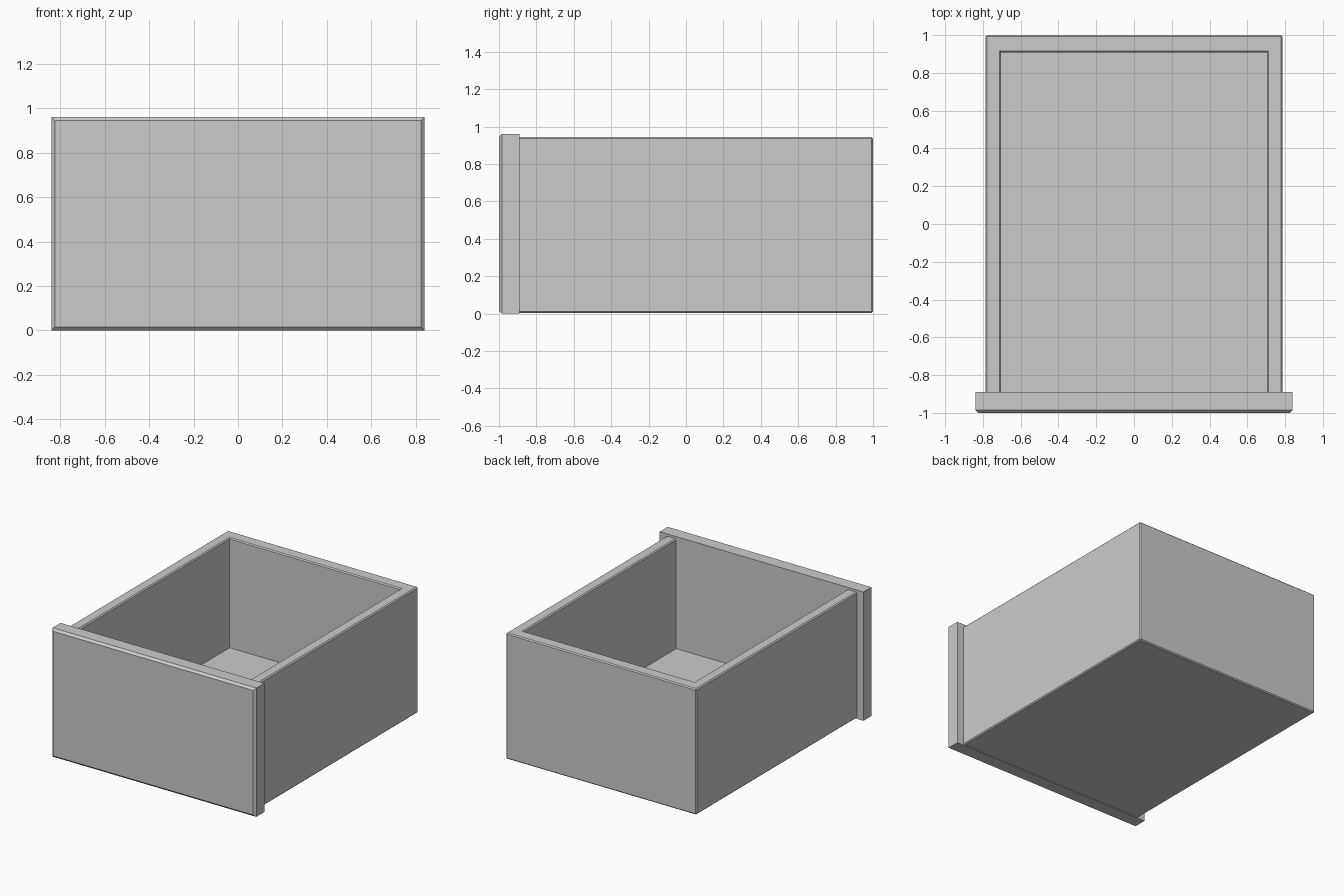
import bpy
import bmesh
from mathutils import Matrix, Vector

cube = bpy.data.objects.get("Cube")
if cube:
    bpy.data.objects.remove(cube)

# Single plain grey
grey = bpy.data.materials.new("plain_grey")
grey.use_nodes = True
grey.diffuse_color = (0.6, 0.6, 0.6, 1)
grey.node_tree.nodes["Principled BSDF"].inputs["Base Color"].default_value = grey.diffuse_color


def box(low, high):
    """Return a bmesh box spanning two corners."""
    low, high = Vector(low), Vector(high)
    bm = bmesh.new()
    place = Matrix.Translation((low + high) / 2) @ Matrix.Diagonal((*(high - low), 1))
    bmesh.ops.create_cube(bm, size=1, matrix=place)
    return bm


def chamfer(bm, edges, width):
    bmesh.ops.bevel(bm, geom=edges, offset=width, segments=1,
                    profile=0.5, affect="EDGES")


def finish(bm, name):
    bmesh.ops.recalc_face_normals(bm, faces=bm.faces)
    mesh = bpy.data.meshes.new(name)
    bm.to_mesh(mesh)
    bm.free()
    mesh.materials.append(grey)
    obj = bpy.data.objects.new(name, mesh)
    bpy.context.collection.objects.link(obj)


# Drawer box: its hidden front end sits inside the front panel
bm = box((-0.785, -0.97, 0.004), (0.785, 1, 0.943))
bm.normal_update()
top = max(bm.faces, key=lambda f: f.calc_center_median().z)
bmesh.ops.inset_region(bm, faces=[top], thickness=0.08)
for v in top.verts:
    v.co.y = 0.907 if v.co.y > 0 else -0.92
    v.co.x = 0.704 if v.co.x > 0 else -0.704
floor = bmesh.ops.extrude_discrete_faces(bm, faces=[top])["faces"][0]
for v in floor.verts:
    v.co.z = 0.125
bm.normal_update()
chamfer(bm, [e for e in bm.edges if e.is_convex and e.calc_face_angle() > 1], 0.008)
finish(bm, "drawer_box")

# Front panel with a chamfered outer face
bm = box((-0.84, -1, 0), (0.84, -0.89, 0.96))
chamfer(bm, [e for e in bm.edges if all(v.co.y < -0.95 for v in e.verts)], 0.016)
finish(bm, "front_panel")
